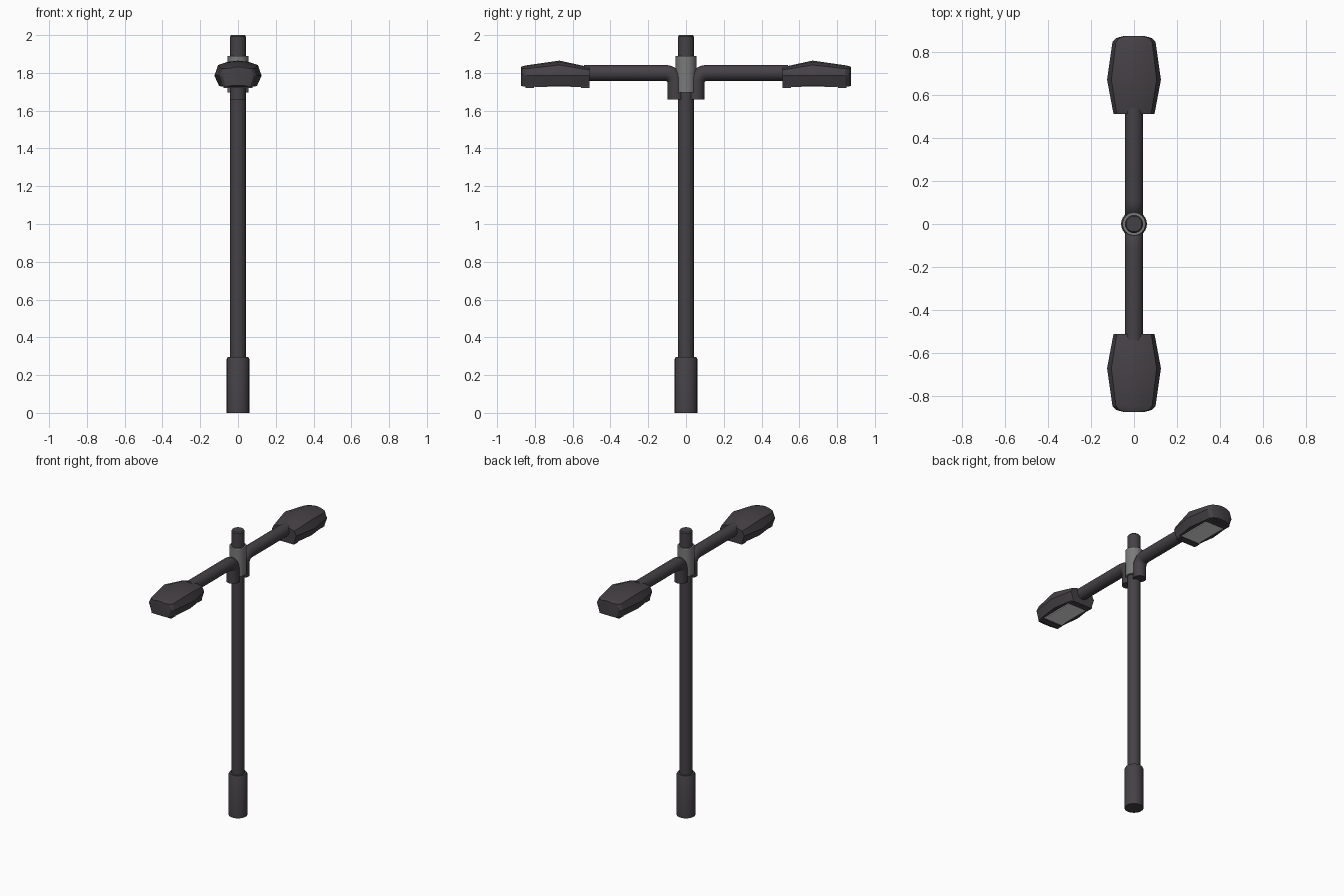
import bpy, bmesh, math
from mathutils import Matrix, Vector

cube = bpy.data.objects.get("Cube")
if cube:
    bpy.data.objects.remove(cube)


def material(name, color):
    m = bpy.data.materials.new(name)
    m.use_nodes = True
    m.diffuse_color = (*color, 1)
    m.node_tree.nodes["Principled BSDF"].inputs["Base Color"].default_value = (*color, 1)
    return m


DARK = material("dark metal", (0.06, 0.053, 0.061))
GREY = material("grey metal", (0.19, 0.195, 0.19))
LENS = material("lamp lens", (0.8, 0.8, 0.8))


def finish(name, bm, mat, angle):
    bmesh.ops.recalc_face_normals(bm, faces=bm.faces)
    mesh = bpy.data.meshes.new(name)
    mesh.materials.append(mat)
    bm.to_mesh(mesh)
    bm.free()
    ob = bpy.data.objects.new(name, mesh)
    bpy.context.collection.objects.link(ob)
    bpy.ops.object.select_all(action="DESELECT")
    ob.select_set(True)
    bpy.context.view_layer.objects.active = ob
    bpy.ops.object.shade_smooth_by_angle(angle=math.radians(angle))


def loft(rings):
    """Skin a list of point rings and cap both ends."""
    bm = bmesh.new()
    rows = [[bm.verts.new(p) for p in ring] for ring in rings]
    n = len(rows[0])
    for a, b in zip(rows, rows[1:]):
        for i in range(n):
            j = (i + 1) % n
            bm.faces.new((a[i], a[j], b[j], b[i]))
    bm.faces.new(rows[0])
    bm.faces.new(rows[-1])
    return bm


def circle(center, u, v, r, sides=24):
    steps = [2 * math.pi * i / sides for i in range(sides)]
    return [center + r * (math.cos(t) * u + math.sin(t) * v) for t in steps]


def box(name, center, size, mat):
    bm = bmesh.new()
    bmesh.ops.create_cube(bm, size=1, matrix=Matrix.Translation(center)
                          @ Matrix.Diagonal((*size, 1)))
    finish(name, bm, mat, 10)


X, Y, Z = Vector((1, 0, 0)), Vector((0, 1, 0)), Vector((0, 0, 1))


def lathe(name, profile, mat):
    finish(name, loft([circle(z * Z, X, Y, r) for r, z in profile]), mat, 30)


# Upright parts
lathe("base_sleeve", [(0.06, 0), (0.06, 0.285), (0.055, 0.295), (0.042, 0.295)], DARK)
lathe("pole", [(0.042, 0.2), (0.042, 1.992), (0.036, 2.0)], DARK)
lathe("collar", [(0.055, 1.695), (0.055, 1.887), (0.053, 1.89)], GREY)


def arm(name, side):
    """Bent tube: short vertical stub, quarter bend, long horizontal run."""
    bend, r = 0.055, 0.042
    start_y, top_z = 0.055, 1.80
    path = [(start_y, 1.66, 0)]
    for k in range(9):
        t = math.pi / 2 * k / 8
        path.append((start_y + bend * (1 - math.cos(t)),
                     top_z - bend * (1 - math.sin(t)), t))
    path.append((0.54, top_z, math.pi / 2))
    rings = [circle(Vector((0, side * y, z)), X,
                    Vector((0, side * math.cos(t), -math.sin(t))), r)
             for y, z, t in path]
    finish(name, loft(rings), DARK, 30)


def lamp_head(name, side):
    """Faceted housing with a lens between two lips underneath."""
    # distance out, widest half width, top height, shoulder height, bottom height
    stations = [(0.51, 0.095, 1.83, 1.815, 1.728),
                (0.67, 0.125, 1.865, 1.842, 1.73),
                (0.845, 0.10, 1.84, 1.822, 1.728),
                (0.863, 0.082, 1.836, 1.823, 1.728),
                (0.873, 0.045, 1.832, 1.826, 1.732)]
    rings = []
    for y, w, top, shoulder, low in stations:
        half = [(0, top), (0.45 * w, top - 0.3 * (top - shoulder)),
                (0.84 * w, shoulder), (w, 1.785), (0.8 * w, low)]
        section = half + [(-x, z) for x, z in reversed(half[1:])]
        rings.append([Vector((x, side * y, z)) for x, z in section])
    finish(name + "_housing", loft(rings), DARK, 25)
    for part, y in (("inner", 0.533), ("outer", 0.828)):
        box(f"{name}_{part}_lip", (0, side * y, 1.73), (0.155, 0.046, 0.02), DARK)
    box(name + "_lens", (0, side * 0.68, 1.728), (0.14, 0.246, 0.008), LENS)


for label, side in (("front", -1), ("back", 1)):
    arm(label + "_arm", side)
    lamp_head(label + "_lamp", side)
